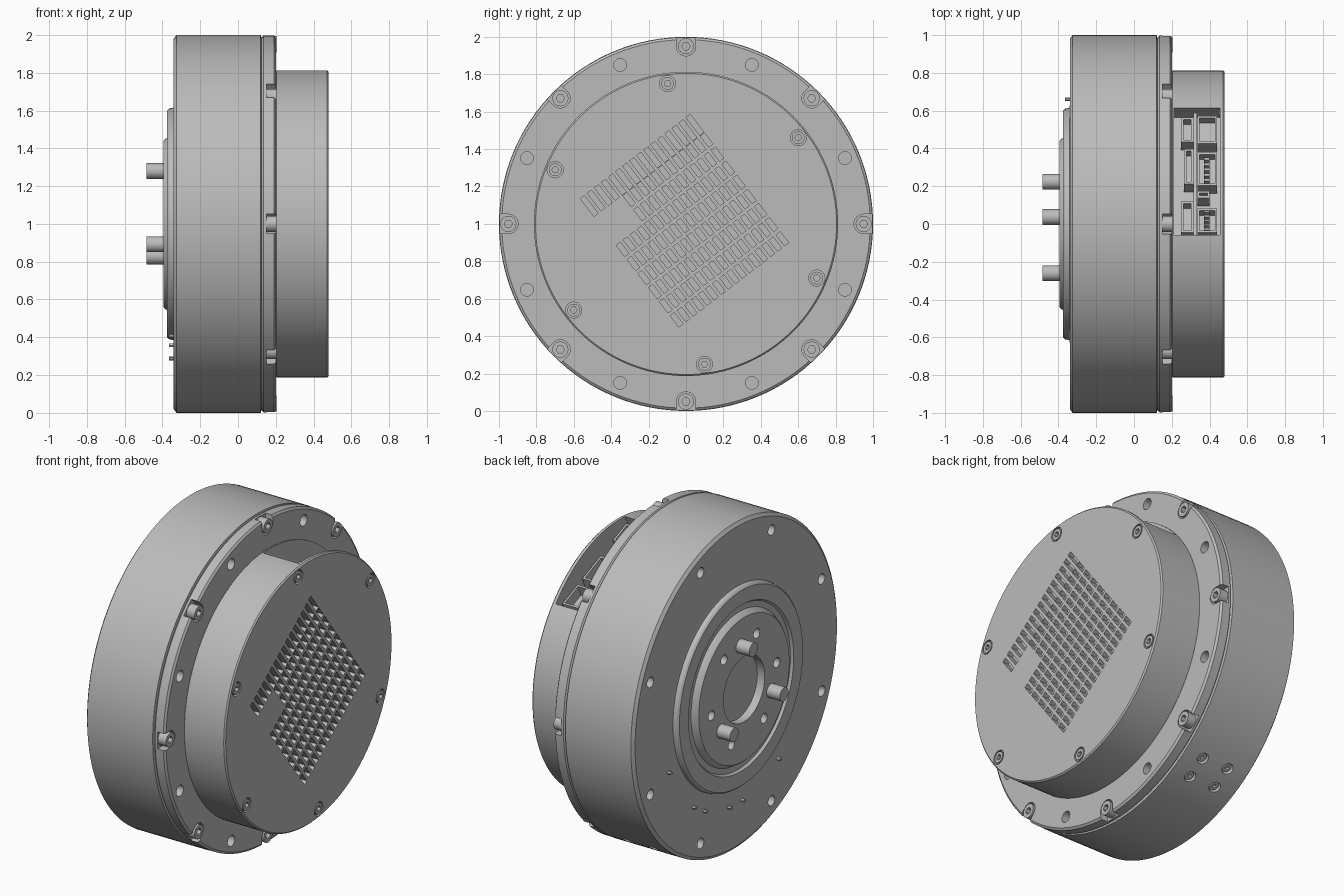
import bpy, bmesh
from math import cos, sin, pi, radians
from mathutils import Matrix, Vector

if "Cube" in bpy.data.objects:
    bpy.data.objects.remove(bpy.data.objects["Cube"])

grey = bpy.data.materials.new("plain grey")
grey.use_nodes = True
COLOUR = (0.5, 0.5, 0.5, 1)
grey.diffuse_color = COLOUR
grey.node_tree.nodes["Principled BSDF"].inputs["Base Color"].default_value = COLOUR
CENTRE = Matrix.Translation((0, 0, 1))   # the main axis runs along x at z = 1


def polar(r, deg):
    return (r * cos(radians(deg)), r * sin(radians(deg)))


def circle(r, n=24, c=(0, 0)):
    return [(c[0] + r * cos(2 * pi * i / n), c[1] + r * sin(2 * pi * i / n)) for i in range(n)]


def turned(deg, pts):
    """Turn (radial, tangential) points about the axis; tangent runs clockwise."""
    a = radians(deg)
    return [(r * cos(a) + t * sin(a), r * sin(a) - t * cos(a)) for r, t in pts]


def box(r0, r1, t0, t1):
    return [(r0, t0), (r1, t0), (r1, t1), (r0, t1)]


def prism(bm, pts, x0, x1, matrix=CENTRE):
    """Extrude a (y, z) outline along x."""
    a, b = ([bm.verts.new(matrix @ Vector((x, y, z))) for y, z in pts] for x in (x0, x1))
    new = [bm.faces.new(a), bm.faces.new(b[::-1])]
    for i in range(len(pts)):
        j = (i + 1) % len(pts)
        new.append(bm.faces.new((a[i], b[i], b[j], a[j])))
    bmesh.ops.recalc_face_normals(bm, faces=new)


def lathe(bm, profile, n=128):
    """Turn an (x, radius) profile around the axis and cap both ends."""
    rings = [[bm.verts.new(CENTRE @ Vector((x, y, z))) for y, z in circle(r, n)] for x, r in profile]
    for a, b in zip(rings, rings[1:]):
        for i in range(n):
            j = (i + 1) % n
            bm.faces.new((a[i], b[i], b[j], a[j]))
    bm.faces.new(rings[0])
    bm.faces.new(rings[-1])
    bmesh.ops.recalc_face_normals(bm, faces=bm.faces)


def finish(name, bm, cutter=None):
    mesh = bpy.data.meshes.new(name)
    bm.to_mesh(mesh)
    bm.free()
    obj = bpy.data.objects.new(name, mesh)
    bpy.context.scene.collection.objects.link(obj)
    if cutter:
        tool_mesh = bpy.data.meshes.new("cutter")
        cutter.to_mesh(tool_mesh)
        cutter.free()
        tool = bpy.data.objects.new("cutter", tool_mesh)
        tool.hide_render = True
        bpy.context.scene.collection.objects.link(tool)
        mod = obj.modifiers.new("cut", "BOOLEAN")
        mod.operation, mod.solver, mod.object = "DIFFERENCE", "EXACT", tool
        graph = bpy.context.evaluated_depsgraph_get()
        obj.data = bpy.data.meshes.new_from_object(obj.evaluated_get(graph))
        obj.modifiers.clear()
        bpy.data.objects.remove(tool)
    obj.data.materials.clear()
    obj.data.materials.append(grey)
    bpy.ops.object.select_all(action="DESELECT")
    obj.select_set(True)
    bpy.context.view_layer.objects.active = obj
    bpy.ops.object.shade_smooth_by_angle(angle=radians(30))
    return obj


EIGHTHS = [45 * i for i in range(8)]
DRUM_BOLTS = [37.5 + 60 * i for i in range(6)]
SIDE_ANGLE = radians(-58)

# Main housing with face holes and four radial screw recesses
body, cut = bmesh.new(), bmesh.new()
lathe(body, [(-.34, .3), (-.34, .98), (-.325, 1), (.12, 1), (.125, .98), (.125, .3)])
for a in EIGHTHS:
    prism(cut, circle(.032, 24, polar(.9, a + 22.5)), -.4, -.27)
side = CENTRE @ Matrix.Rotation(SIDE_ANGLE, 4, "X") @ Matrix.Rotation(pi / 2, 4, "Z")
side_spots = [(sx * .09 + .1, sz * .065) for sx in (-1, 1) for sz in (-1, 1)]
for spot in side_spots:
    prism(cut, circle(.034, 20, spot), .965, 1.1, side)
finish("housing", body, cut)

side_screws, cut = bmesh.new(), bmesh.new()
for spot in side_spots:
    prism(side_screws, circle(.027, 20, spot), .95, .985, side)
    prism(cut, circle(.013, 6, spot), .97, 1, side)
finish("side_screws", side_screws, cut)

# Rear flange with plain holes and open bolt notches
flange, cut = bmesh.new(), bmesh.new()
lathe(flange, [(.12, .5), (.12, .98), (.135, .998), (.19, .998), (.2, .985), (.2, .5)])
notch = [(1.1, -.052), (1.1, .052)] + [
    (.95 + .052 * cos(a), .052 * sin(a)) for a in [pi / 2 + pi * i / 12 for i in range(13)]]
for a in EIGHTHS:
    prism(cut, circle(.034, 24, polar(.92, a + 22.5)), .15, .3)
    prism(cut, turned(a, notch), .15, .3)
finish("flange", flange, cut)

flange_bolts, cut = bmesh.new(), bmesh.new()
for a in EIGHTHS:
    prism(flange_bolts, circle(.043, 24, polar(.95, a)), .14, .205)
    prism(cut, circle(.022, 6, polar(.95, a)), .18, .3)
finish("flange_bolts", flange_bolts, cut)

# Electronics drum with bolt recesses, vent slots and a connector bay
drum, cut = bmesh.new(), bmesh.new()
lathe(drum, [(.195, .3), (.195, .8), (.205, .813), (.472, .813), (.48, .805), (.48, .3)])
for a in DRUM_BOLTS:
    prism(cut, circle(.043, 24, polar(.757, a)), .462, .6)
BAY = 67.5
prism(cut, turned(BAY, box(.59, .95, -.365, .365)), .212, .455)
u, v = Vector(polar(1, 37.5)), Vector(polar(1, -52.5))
corner = Vector((-.565, .135))
for row in range(9):
    start, length = (0, .12) if row == 0 else (.03 + .095 * row, .075)
    for col in range(16):
        if row in (1, 2) and col < 4:
            continue
        p = corner + u * (col * .0475) + v * start
        quad = [p, p + u * .028, p + u * .028 + v * length, p + v * length]
        prism(cut, [tuple(q) for q in quad], .44, .6)
finish("electronics_drum", drum, cut)

drum_bolts, cut = bmesh.new(), bmesh.new()
for a in DRUM_BOLTS:
    prism(drum_bolts, circle(.034, 24, polar(.757, a)), .45, .48)
    prism(cut, circle(.018, 6, polar(.757, a)), .462, .6)
finish("drum_bolts", drum_bolts, cut)

# Circuit board and socket blocks inside the bay
board = bmesh.new()
prism(board, turned(BAY, box(.57, .69, -.35, .35)), .315, .333)
finish("circuit_board", board)
sockets, cut = bmesh.new(), bmesh.new()
for x0, x1, t0, t1 in [(.335, .44, .17, .33), (.335, .44, -.07, .12), (.335, .40, -.14, -.1),
                       (.335, .44, -.34, -.2), (.25, .314, .18, .32), (.265, .314, -.06, .14),
                       (.25, .314, -.34, -.16)]:
    prism(sockets, turned(BAY, box(.57, .7, t0, t1)), x0, x1)
    prism(cut, turned(BAY, box(.63, .8, t0 + .012, t1 - .012)), x0 + .012, x1 - .012)
finish("sockets", sockets, cut)
contacts = bmesh.new()
for i in range(5):
    prism(contacts, turned(BAY, box(.57, .69, -.32 + i * .025, -.31 + i * .025)), .37, .4)
    prism(contacts, turned(BAY, box(.57, .69, -.04 + i * .03, -.025 + i * .03)), .37, .4)
finish("contacts", contacts)

# Stepped output hub with centre bore and threaded holes
hub, cut = bmesh.new(), bmesh.new()
lathe(hub, [(-.33, .7), (-.342, .615), (-.365, .61), (-.375, .6), (-.375, .51), (-.36, .5),
            (-.36, .465), (-.385, .45), (-.395, .44), (-.395, .1)])
prism(cut, circle(.2, 48), -.5, -.345)
for a in range(6):
    prism(cut, circle(.03, 20, polar(.32, 52.5 + 60 * a)), -.5, -.35)
finish("output_hub", hub, cut)

# Three drive pins
pins = bmesh.new()
for a in (82.5, 202.5, 322.5):
    prism(pins, circle(.042, 24, polar(.282, a)), -.485, -.38)
finish("drive_pins", pins)

# Tiny locating studs on the hub side
studs = bmesh.new()
for a in (-22.5, -54, -64, -84, -94, -124):
    prism(studs, circle(.01, 12, polar(.715, a)), -.365, -.33)
finish("locating_studs", studs)
